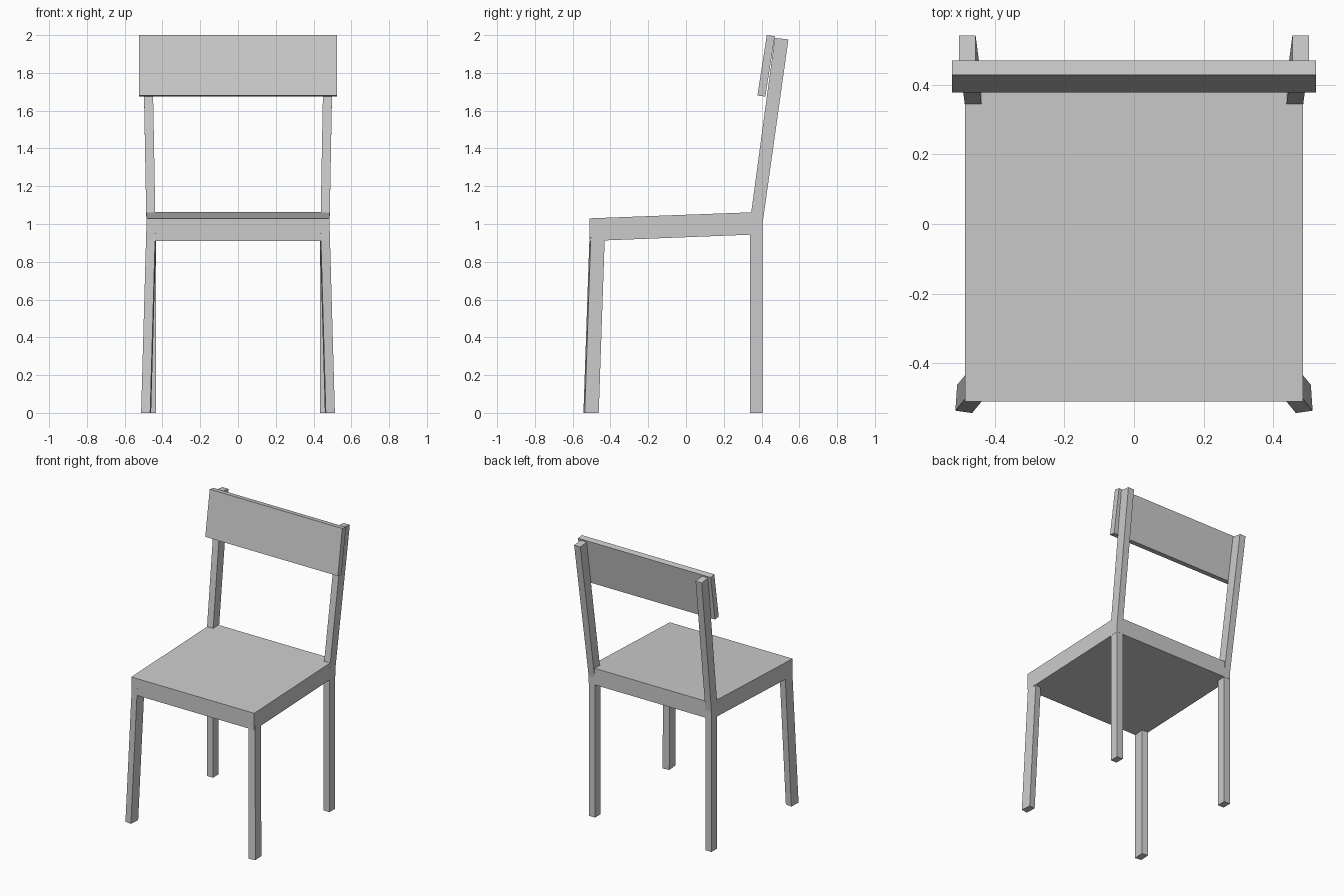
import bpy, bmesh

if "Cube" in bpy.data.objects:
    bpy.data.objects.remove(bpy.data.objects["Cube"])


def loft(name, low, high, mirror=False):
    """Six-sided block between two matching four-point outlines."""
    bm = bmesh.new()
    a = [bm.verts.new(p) for p in low]
    b = [bm.verts.new(p) for p in high]
    bm.faces.new(a[::-1])
    bm.faces.new(b)
    for i in range(4):
        j = (i + 1) % 4
        bm.faces.new((a[i], a[j], b[j], b[i]))
    bmesh.ops.recalc_face_normals(bm, faces=bm.faces)
    mesh = bpy.data.meshes.new(name)
    bm.to_mesh(mesh)
    bm.free()
    obj = bpy.data.objects.new(name, mesh)
    bpy.context.collection.objects.link(obj)
    if mirror:
        obj.modifiers.new("Mirror", 'MIRROR').use_axis[0] = True
    return obj


def plank(name, half_width, profile):
    """Side profile in (y, z) extruded across the chair."""
    return loft(name, [(-half_width, y, z) for y, z in profile],
                [(half_width, y, z) for y, z in profile])


def rect(x0, x1, y0, y1, z_front, z_back):
    return [(x0, y0, z_front), (x1, y0, z_front), (x1, y1, z_back), (x0, y1, z_back)]


# Seat, tilted slightly up toward the back
plank("seat", 0.485, [(-0.51, 0.91), (0.405, 0.946), (0.405, 1.064), (-0.51, 1.03)])

# Front legs, splayed and turned slightly outward
foot = [(0.465, -0.543), (0.513, -0.536), (0.508, -0.462), (0.46, -0.468)]
loft("front_legs", [(x, y, 0) for x, y in foot],
     [(x - 0.028, y + 0.034, 0.99) for x, y in foot], mirror=True)

# Back legs, upright
loft("back_legs", rect(0.435, 0.484, 0.34, 0.404, 0, 0),
     rect(0.435, 0.484, 0.34, 0.404, 1.0, 1.0), mirror=True)

# Back posts, leaning back and outward
loft("back_posts", rect(0.437, 0.485, 0.337, 0.405, 1.0, 1.0),
     rect(0.455, 0.503, 0.47, 0.542, 1.985, 1.977), mirror=True)

# Backrest board in front of the posts
plank("backrest", 0.523, [(0.378, 1.68), (0.42, 1.675), (0.47, 1.994), (0.428, 2.0)])
